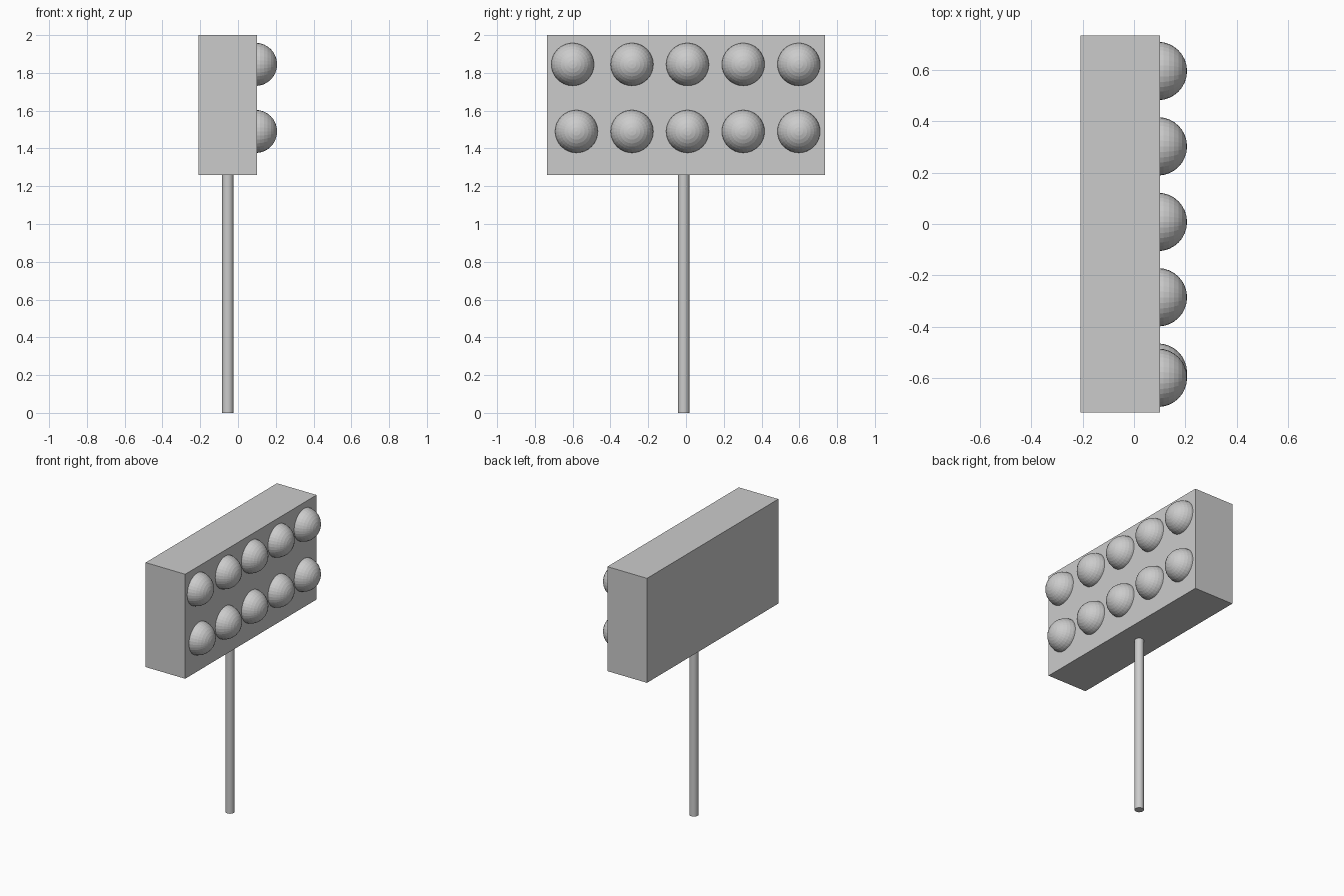
import bpy
from math import pi

cube = bpy.data.objects.get("Cube")
if cube:
    bpy.data.objects.remove(cube, do_unlink=True)

# Plain grey for every part
grey = bpy.data.materials.new("light_grey")
grey.use_nodes = True
colour = (0.6, 0.6, 0.6, 1)
grey.diffuse_color = colour
grey.node_tree.nodes["Principled BSDF"].inputs["Base Color"].default_value = colour


def finish(name):
    obj = bpy.context.object
    obj.name = name
    obj.data.materials.append(grey)
    return obj


# Lamp housing
bpy.ops.mesh.primitive_cube_add(size=1, location=(-0.054, 0, 1.63))
housing = finish("lamp_housing")
housing.scale = (0.31, 1.47, 0.74)

# Pole
bpy.ops.mesh.primitive_cylinder_add(vertices=32, radius=0.03, depth=1.28,
                                    location=(-0.054, -0.012, 0.64))
finish("pole")
bpy.ops.object.shade_smooth_by_angle()

# Two rows of five lamps, half sunk in the housing
rows = {
    "upper": (1.845, (-0.6, -0.286, 0.008, 0.303, 0.597)),
    "lower": (1.49, (-0.58, -0.286, 0.008, 0.303, 0.597)),
}
for row, (z, columns) in rows.items():
    for i, y in enumerate(columns, 1):
        bpy.ops.mesh.primitive_uv_sphere_add(segments=32, ring_count=16, radius=0.114,
                                             location=(0.093, y, z), rotation=(0, pi / 2, 0))
        finish(f"{row}_lamp_{i}")
